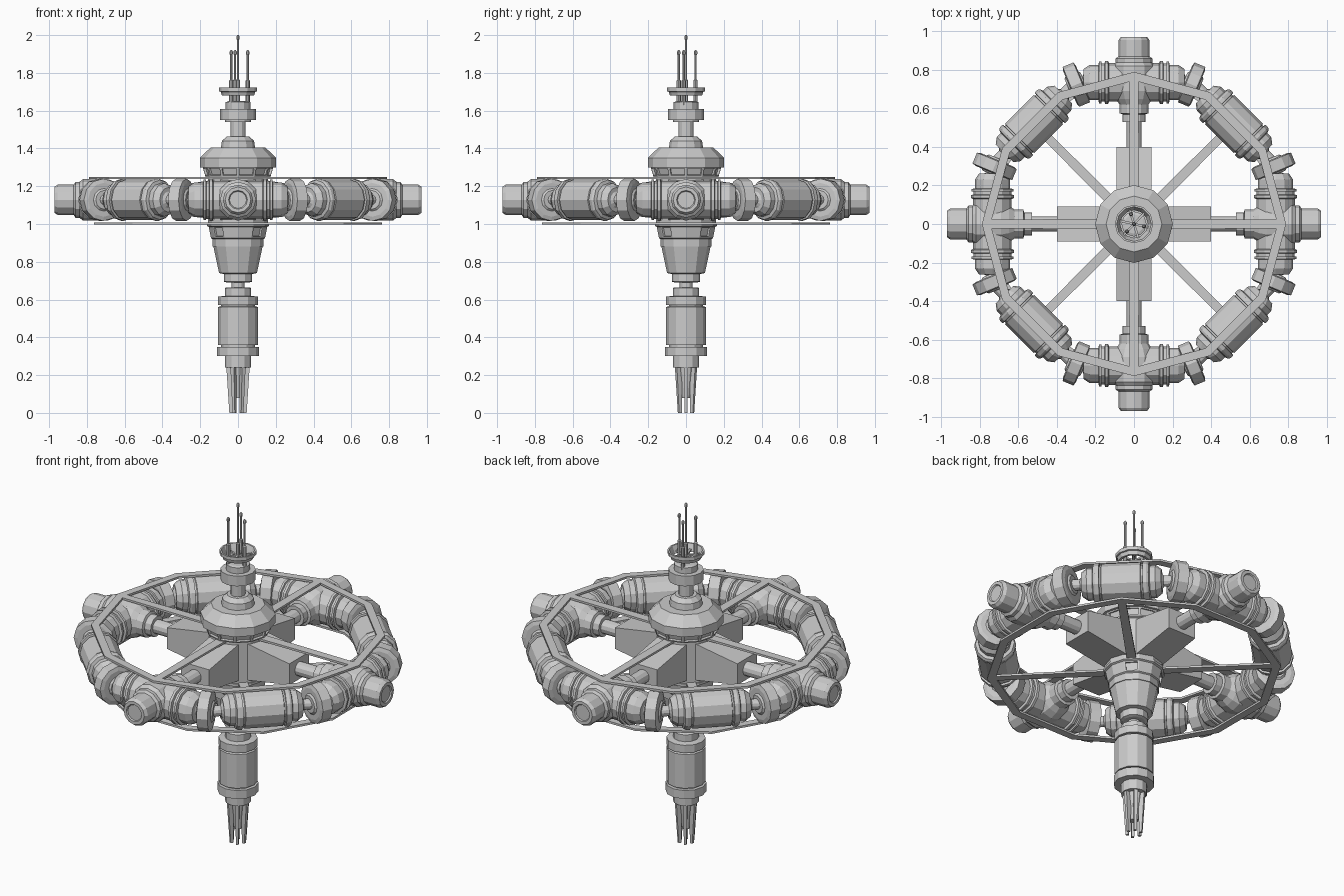
import bpy, bmesh
from math import sin, cos, pi, radians
from mathutils import Matrix

if "Cube" in bpy.data.objects:
    bpy.data.objects.remove(bpy.data.objects["Cube"])

MID = 1.128      # height of the wheel's centre plane
CHORD = 0.735    # distance from the axis to each ring module


def finish(name, bm, mat=None):
    if mat:
        bm.transform(mat)
    bmesh.ops.recalc_face_normals(bm, faces=bm.faces)
    me = bpy.data.meshes.new(name)
    bm.to_mesh(me)
    bm.free()
    ob = bpy.data.objects.new(name, me)
    bpy.context.collection.objects.link(ob)
    return ob


def lathe(name, profile, n=12, mat=None, closed=False, window=None, keep=lambda i: True):
    """Spin (radius, height) points round z; window = profile segment to recess."""
    bm = bmesh.new()
    rings = [[bm.verts.new((r * cos(2 * pi * i / n), r * sin(2 * pi * i / n), z))
              for i in range(n)] for r, z in profile]
    panes = []
    pairs = list(zip(rings, rings[1:]))
    if closed:
        pairs.append((rings[-1], rings[0]))
    for k, (a, b) in enumerate(pairs):
        for i in range(n):
            j = (i + 1) % n
            f = bm.faces.new((a[i], a[j], b[j], b[i]))
            if k == window and keep(i):
                panes.append(f)
    if not closed:
        bm.faces.new(rings[0])
        bm.faces.new(rings[-1])
    bmesh.ops.recalc_face_normals(bm, faces=bm.faces)
    if panes:
        bmesh.ops.inset_individual(bm, faces=panes, thickness=0.011)
        bmesh.ops.inset_individual(bm, faces=panes, thickness=0.001, depth=-0.012)
    return finish(name, bm, mat)


def loft(name, sec_a, sec_b, mat=None):
    """Solid between two rectangles (x, y0, y1, z0, z1) standing across x."""
    bm = bmesh.new()
    ends = []
    for x, y0, y1, z0, z1 in (sec_a, sec_b):
        ends.append([bm.verts.new((x, y, z)) for y, z in ((y0, z0), (y1, z0), (y1, z1), (y0, z1))])
        bm.faces.new(ends[-1])
    for i in range(4):
        j = (i + 1) % 4
        bm.faces.new((ends[0][i], ends[0][j], ends[1][j], ends[1][i]))
    return finish(name, bm, mat)


def turn(deg):
    return Matrix.Rotation(radians(deg), 4, 'Z')


def tangent(deg, r):
    """Places a lathed part lying along the wheel's rim."""
    return turn(deg) @ Matrix.Translation((r, 0, MID)) @ Matrix.Rotation(-pi / 2, 4, 'X')


def mirrored(half):
    return [(r, -t) for r, t in reversed(half)] + half


# Central spine, from the top dome down to the tail
lathe("neck_and_drum", [(.04, 1.44), (.04, 1.54), (.07, 1.54), (.07, 1.55), (.095, 1.55),
                        (.095, 1.61), (.065, 1.61), (.065, 1.645), (.05, 1.65)])
lathe("upper_dome", [(.15, 1.24), (.172, 1.25), (.187, 1.30), (.202, 1.30), (.202, 1.35), (.145, 1.405),
                     (.09, 1.405), (.085, 1.44), (.06, 1.463), (.04, 1.463)], window=1)
lathe("hub_core", [(.16, 1.0), (.16, 1.25)])
lathe("lower_cabin", [(.10, .88), (.135, .88), (.135, .92), (.143, .925), (.155, .985), (.165, .99), (.165, 1.005)],
      window=3, keep=lambda i: i % 3 == 1)
lathe("lower_cone", [(.06, .69), (.075, .695), (.075, .735), (.10, .74), (.13, .88), (.10, .885)])
lathe("spine_joint", [(.035, .6), (.035, .72)])
lathe("tail_tank", [(.07, .24), (.07, .30), (.11, .30), (.11, .35), (.09, .35), (.09, .36), (.105, .36),
                    (.105, .56), (.09, .565), (.09, .57), (.105, .57), (.105, .615), (.07, .62),
                    (.07, .66), (.06, .665)])
lathe("tail_core", [(.022, .08), (.045, .245)])
for i in range(6):
    # tapered prongs, pointing down
    bm_mat = turn(i * 60) @ Matrix.Rotation(pi / 2, 4, 'Y')
    loft("tail_prong", (-.25, -.011, .011, .03, .062), (0, -.007, .007, .03, .046), bm_mat)

# Antenna dish and masts
lathe("antenna_dish", [(.072, 1.68), (.085, 1.68), (.092, 1.70), (.1, 1.702), (.1, 1.722),
                       (.09, 1.722), (.08, 1.70)], closed=True)
for i in range(6):
    loft("dish_spoke", (0, -.006, .006, 1.685, 1.695), (.082, -.006, .006, 1.685, 1.695), turn(i * 60 + 47))


def mast(x, y, top):
    lathe("antenna_mast", [(.011, 1.63), (.011, 1.76), (.006, 1.765), (.006, top - .025), (.009, top - .02),
                           (.009, top - .008), (.004, top)], 8, Matrix.Translation((x, y, 0)))


mast(0, 0, 2.0)
for a in (107, 227, 347):
    mast(.053 * cos(radians(a)), .053 * sin(radians(a)), 1.92)

# Wheel rim profiles (half, mirrored about the middle)
junction = mirrored([(.1, .13), (.112, .135), (.112, .15), (.098, .153), (.098, .168), (.108, .17), (.108, .182),
                     (.092, .185), (.092, .23), (.07, .262), (.045, .262), (.03, .27), (.03, .31)])
pod = mirrored([(.107, .105), (.1, .108), (.1, .116), (.112, .118), (.112, .138), (.105, .15), (.088, .155),
                (.088, .185), (.066, .215), (.045, .215), (.03, .225), (.03, .31)])
disc = mirrored([(.085, .012), (.085, .016), (.112, .018), (.112, .03), (.09, .036), (.06, .036), (.05, .045)])
# solid rim for the middle of the disc
disc = [p for p in disc if abs(p[1]) > .017]
radial = [(.04, .36), (.04, .53), (.06, .53), (.06, .57), (.075, .575), (.075, .62), (.095, .65), (.11, .69),
          (.11, .82), (.095, .84), (.095, .86), (.08, .87), (.08, .955), (.068, .972), (.05, .972), (.045, .965)]

for k in range(4):
    a = k * 90
    # Cardinal arms with docking nodes
    lathe("docking_arm", radial, 12, turn(a) @ Matrix.Translation((0, 0, MID)) @ Matrix.Rotation(pi / 2, 4, 'Y'))
    lathe("rim_junction", junction, 12, tangent(a, CHORD))
    loft("arm_root", (.12, -.092, .092, 1.02, 1.236), (.4, -.092, .092, 1.065, 1.19), turn(a))
    loft("upper_spoke", (.1, -.028, .028, 1.238, 1.25), (.77, -.022, .022, 1.238, 1.25), turn(a))
    # Diagonal pods and lower spokes
    lathe("rim_pod", pod, 12, tangent(a + 45, CHORD))
    loft("lower_spoke", (.1, -.026, .026, .997, 1.009), (.77, -.022, .022, .997, 1.009), turn(a + 45))
    # Flanged discs at the joints of the rim
    for s in (22.5, 67.5):
        lathe("rim_disc", disc, 12, tangent(a + s, CHORD / cos(pi / 8) - .012))

# Thin twelve-sided frames above and below the rim
for name, z, rot in (("upper_frame", 1.238, 0), ("lower_frame", .997, 15)):
    lathe(name, [(.745, z), (.79, z), (.79, z + .012), (.745, z + .012)], 12, turn(rot), closed=True)
